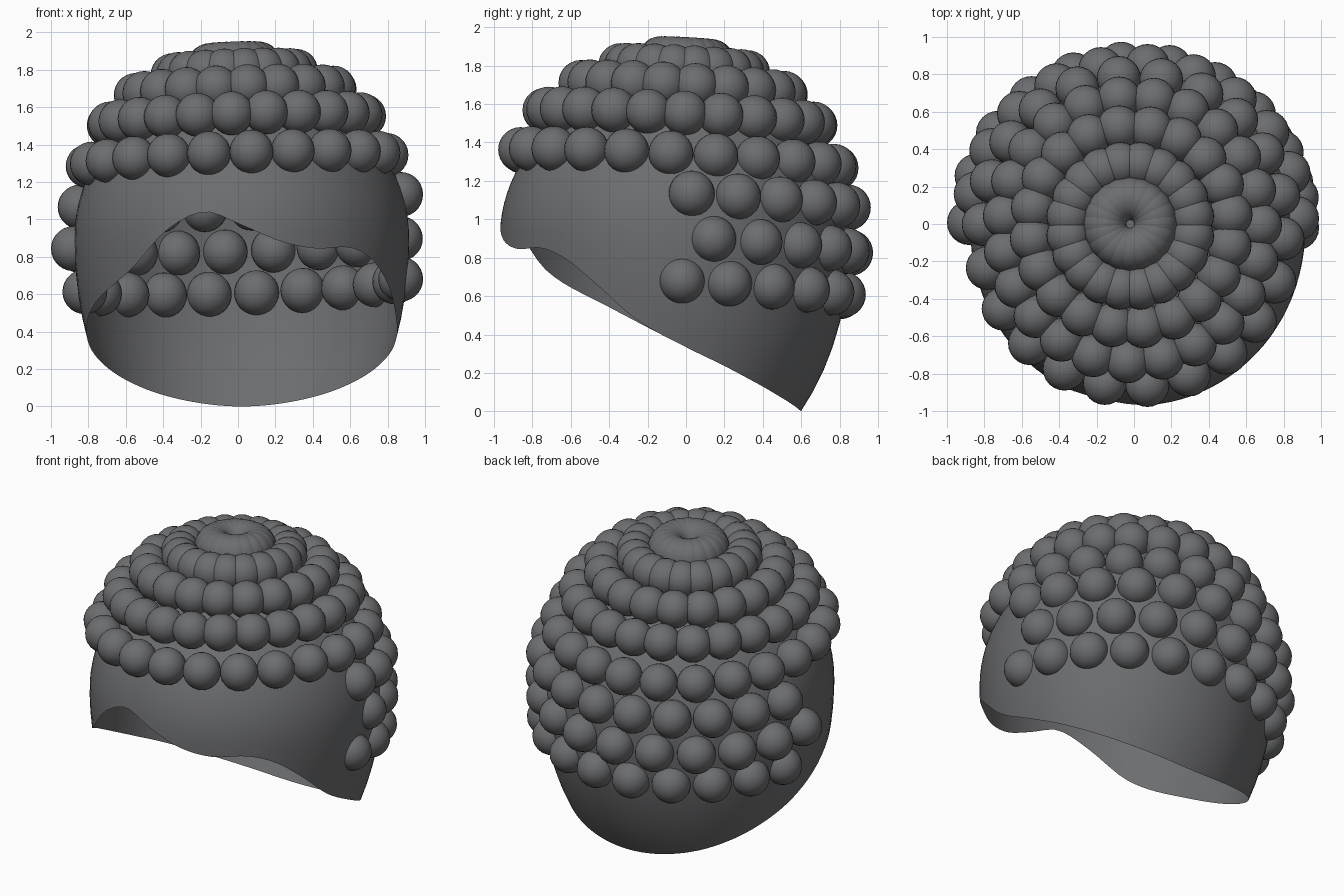
import bpy, bmesh
from math import sin, cos, asin, pi, radians
from mathutils import Matrix, Vector

if "Cube" in bpy.data.objects:
    bpy.data.objects.remove(bpy.data.objects["Cube"])

# Dark grey for every part
GREY = bpy.data.materials.new("dark_grey")
GREY.diffuse_color = (.15, .153, .16, 1)
GREY.use_nodes = True
GREY.node_tree.nodes["Principled BSDF"].inputs["Base Color"].default_value = GREY.diffuse_color


def finish(bm, name):
    mesh = bpy.data.meshes.new(name)
    bm.to_mesh(mesh)
    bm.free()
    mesh.materials.append(GREY)
    for p in mesh.polygons:
        p.use_smooth = True
    obj = bpy.data.objects.new(name, mesh)
    bpy.context.collection.objects.link(obj)
    return obj


# Hairline: (angle from the front towards +x, height)
RIM = [(-180, 0), (-160, .018), (-140, .07), (-122, .15), (-105, .25), (-90, .35),
       (-65, .55), (-42, .73), (-26, .95), (-13, 1.04), (0, .97), (13, .885),
       (26, .845), (40, .85), (51, .79), (62, .66), (75, .48), (90, .35),
       (105, .25), (122, .15), (140, .07), (160, .018), (180, 0)]


def rim_height(a):
    # smooth cubic through the hairline points
    n = len(RIM)

    def slope(i):
        if i in (0, n - 1):
            return 0
        return (RIM[i + 1][1] - RIM[i - 1][1]) / (RIM[i + 1][0] - RIM[i - 1][0])
    for i in range(n - 1):
        (a0, z0), (a1, z1) = RIM[i], RIM[i + 1]
        if a0 <= a <= a1:
            h = a1 - a0
            t = (a - a0) / h
            return ((2*t**3 - 3*t**2 + 1) * z0 + (t**3 - 2*t**2 + t) * h * slope(i)
                    + (3*t**2 - 2*t**3) * z1 + (t**3 - t**2) * h * slope(i + 1))


# Scalp shell: open egg-shaped cap cut off at the hairline, flatter at the back
CX, CY, CZ, RX, FRONT, BACK, UP = .02, -.03, .9, .895, .94, .885, .84
COLS, ROWS = 96, 22
bm = bmesh.new()
grid = []
for c in range(COLS):
    deg = -180 + 360 * c / COLS
    a = radians(deg)
    ry = FRONT if cos(a) > 0 else BACK
    down = 1.4 - .122 * max(0, -cos(a)) ** 2
    drop = rim_height(deg) - CZ
    low = asin(drop / (UP if drop > 0 else down))
    col = []
    for r in range(ROWS):
        lat = low + (pi / 2 - low) * r / ROWS
        h = UP if lat > 0 else down
        col.append(bm.verts.new((CX + RX * cos(lat) * sin(a),
                                 CY - ry * cos(lat) * cos(a), CZ + h * sin(lat))))
    grid.append(col)
top = bm.verts.new((CX, CY, CZ + UP))
for c in range(COLS):
    p, q = grid[c], grid[(c + 1) % COLS]
    for r in range(ROWS - 1):
        bm.faces.new((p[r], q[r], q[r + 1], p[r + 1]))
    bm.faces.new((p[-1], q[-1], top))
finish(bm, "scalp_shell")


# Curls: rows of balls, slightly tilted down to the back and the left
def curl_row(name, cx, cy, z, rx, ry, start, step, count, size):
    bm = bmesh.new()
    for i in range(count):
        a = radians(start + step * i)
        x, y = rx * cos(a), ry * sin(a)
        pos = Vector((cx + x, cy + y, z + .035 * x - .055 * y))
        bmesh.ops.create_uvsphere(bm, u_segments=24, v_segments=14, radius=size,
                                  matrix=Matrix.Translation(pos))
    finish(bm, name)


# Full rings on the crown
curl_row("crown_curls", -.02, 0, 1.83, .135, .135, 0, 18, 20, .115)
curl_row("curl_ring_1", -.02, -.01, 1.78, .335, .335, 9, 18, 20, .117)
curl_row("curl_ring_2", -.015, -.015, 1.68, .535, .535, -83, 18, 20, .118)
curl_row("curl_ring_3", -.01, -.03, 1.53, .685, .705, -92, 360 / 23, 23, .117)
curl_row("curl_ring_4", -.005, -.04, 1.315, .80, .825, -84.5, 360 / 22, 22, .117)

# Half rings around the back
curl_row("back_curls_upper", .005, 0, 1.105, .865, .845, 2, 16.7, 11, .12)
curl_row("back_curls_middle", 0, 0, .875, .88, .857, 9.5, 17, 11, .12)
curl_row("back_curls_lower", .02, 0, .65, .85, .82, -1.4, 17.2, 11, .12)
